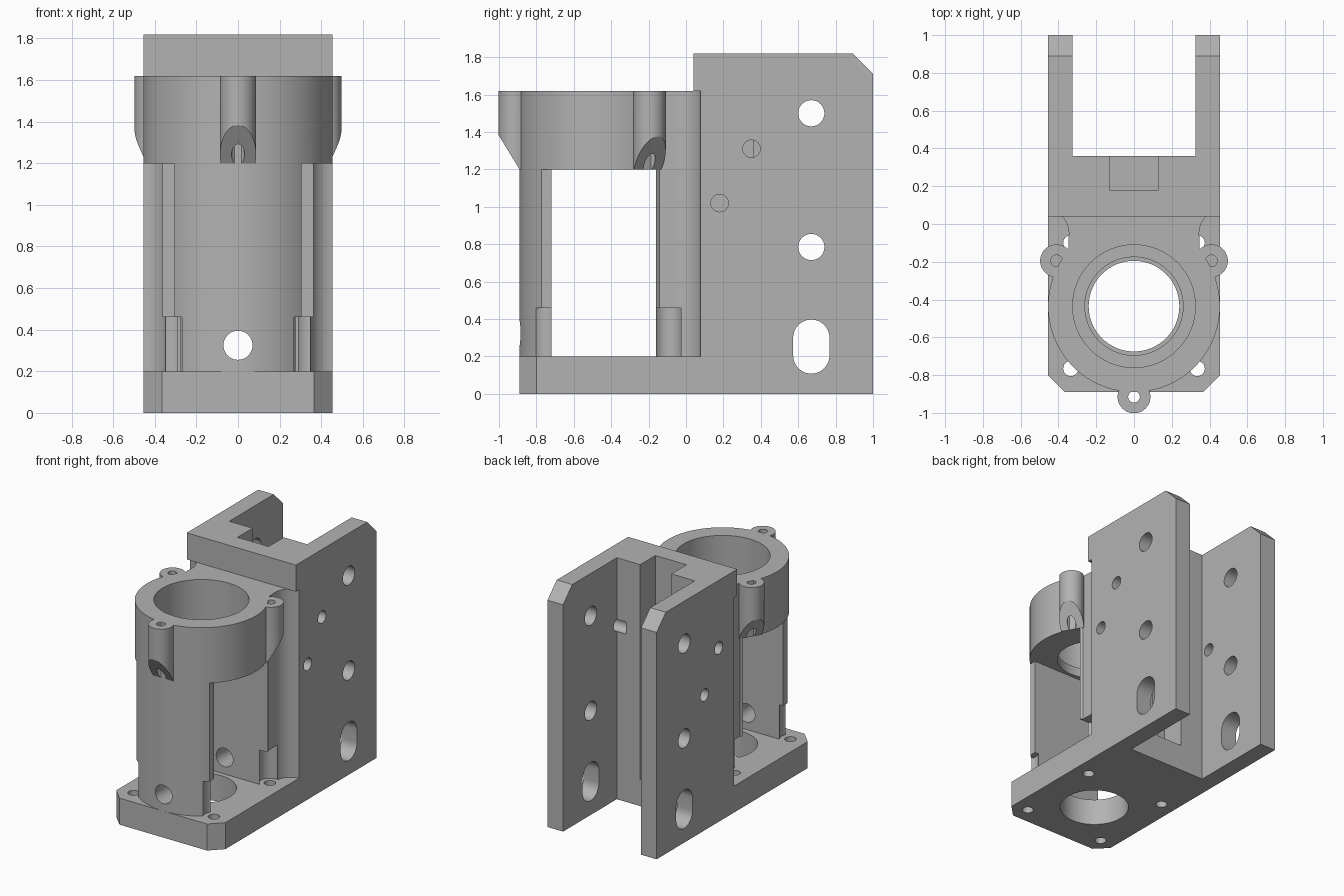
import bpy, bmesh, math
from mathutils import Vector

cube = bpy.data.objects.get("Cube")
if cube:
    bpy.data.objects.remove(cube, do_unlink=True)

grey = bpy.data.materials.new("plain grey")
grey.use_nodes = True
grey.diffuse_color = (0.45, 0.45, 0.45, 1)
grey.node_tree.nodes["Principled BSDF"].inputs["Base Color"].default_value = grey.diffuse_color

AXIS_Y = -0.435          # centre of the round tower
RADIUS = 0.455
HALF = 0.455             # half width of the bracket
BASE_TOP, RING_LOW, RING_TOP, TOP = 0.2, 1.2, 1.62, 1.82


def prism(name, outline, low, high, axis="z"):
    """Extrude a 2D outline along z (x, y points), x (y, z points) or y (x, z points)."""
    place = {"z": lambda a, b, h: (a, b, h),
             "x": lambda a, b, h: (h, a, b),
             "y": lambda a, b, h: (a, h, b)}[axis]
    bm = bmesh.new()
    rings = [[bm.verts.new(place(a, b, h)) for a, b in outline] for h in (low, high)]
    bm.faces.new(rings[0])
    bm.faces.new(rings[1])
    n = len(outline)
    for i in range(n):
        j = (i + 1) % n
        bm.faces.new((rings[0][i], rings[0][j], rings[1][j], rings[1][i]))
    bmesh.ops.recalc_face_normals(bm, faces=bm.faces)
    mesh = bpy.data.meshes.new(name)
    bm.to_mesh(mesh)
    bm.free()
    mesh.materials.append(grey)
    obj = bpy.data.objects.new(name, mesh)
    bpy.context.collection.objects.link(obj)
    return obj


def arc(cx, cy, r, start=0, end=360, steps=48):
    count = steps if end - start == 360 else steps + 1
    angles = [math.radians(start + (end - start) * i / steps) for i in range(count)]
    return [(cx + r * math.cos(t), cy + r * math.sin(t)) for t in angles]


def rect(a0, a1, b0, b1):
    return [(a0, b0), (a1, b0), (a1, b1), (a0, b1)]


def mirrored(points):
    return points + [(-x, y) for x, y in reversed(points)]


def carve(obj, cutters):
    """Subtract each (outline, low, high, axis) from the part."""
    helpers = []
    for cutter in cutters:
        helper = prism("cutter", *cutter)
        helper.hide_render = True
        helpers.append(helper)
        mod = obj.modifiers.new("cut", "BOOLEAN")
        mod.operation, mod.solver, mod.object = "DIFFERENCE", "EXACT", helper
    graph = bpy.context.evaluated_depsgraph_get()
    mesh = bpy.data.meshes.new_from_object(obj.evaluated_get(graph))
    obj.modifiers.clear()
    obj.data = mesh
    for helper in helpers:
        bpy.data.objects.remove(helper, do_unlink=True)


parts = []

# Screw positions in the base
screws = [(s * 0.335, y) for s in (-1, 1) for y in (-0.765, -0.1)]

# Base plate with clipped front corners
base = prism("base_plate", mirrored([(0.365, -0.89), (HALF, -0.8), (HALF, 0.1)]), 0, BASE_TOP)
carve(base, [(arc(0, AXIS_Y, 0.24, steps=64), -1, 1, "z")]
      + [(arc(x, y, 0.04, steps=24), -1, 1, "z") for x, y in screws])
parts.append(base)

# Round tower flowing through a narrow neck into the back block
flare = arc(HALF + 0.02, -0.05, 0.13, 98, 180, 12)
flare = [(HALF, 0.1)] + [(min(x, HALF), y) for x, y in flare]
tower_side = arc(0, AXIS_Y, RADIUS, -90, 40, 48)[1:] + flare[::-1]
tower = prism("tower", [(0, AXIS_Y - RADIUS)] + mirrored(tower_side), BASE_TOP, RING_TOP)
front_cheeks = [(rect(min(s * 0.305, s), max(s * 0.305, s), -1.1, -0.6),
                 BASE_TOP - 0.1, RING_LOW, "z") for s in (-1, 1)]
carve(tower, [(rect(-0.72, -0.16, 0.1, RING_LOW), -1, 1, "x"),
              (arc(0, AXIS_Y, 0.325, steps=64), 1.27, 2, "z"),
              (arc(0, AXIS_Y, 0.26, steps=64), 1.1, 1.5, "z"),
              (arc(0, 0.325, 0.07, steps=32), -2, 2, "y")]
      + front_cheeks
      + [(arc(x, y, 0.075, steps=32), 0.1, 0.46, "z") for x, y in screws])
parts.append(tower)

# Screw lugs on the rim, undersides sloping inward
for name, x, y in (("front_lug", 0, -0.915), ("left_lug", 0.41, -0.195), ("right_lug", -0.41, -0.195)):
    lug = prism(name, arc(x, y, 0.087, steps=40), RING_LOW, RING_TOP)
    out = Vector((x, y - AXIS_Y, 0)).normalized()
    bm = bmesh.new()
    bm.from_mesh(lug.data)
    cut = bmesh.ops.bisect_plane(bm, geom=bm.verts[:] + bm.edges[:] + bm.faces[:],
                                 plane_co=Vector((0, AXIS_Y, RING_LOW)) + out * RADIUS,
                                 plane_no=Vector((0, 0, 0.11)) - out * 0.18, clear_inner=True)
    bmesh.ops.holes_fill(bm, edges=[e for e in bm.edges if e.is_boundary])
    bmesh.ops.recalc_face_normals(bm, faces=bm.faces)
    bm.to_mesh(lug.data)
    bm.free()
    carve(lug, [(arc(x, y, 0.031, steps=24), 1, 2, "z")])
    parts.append(lug)

# Back block with an upright groove
step = [(0.04, TOP), (0.04, RING_TOP), (0.1, RING_TOP), (0.1, 0)]
block = prism("back_block", step + [(0.36, 0), (0.36, TOP)], -0.325, 0.325, "x")
carve(block, [(rect(-0.13, 0.13, 0.18, 0.5), BASE_TOP, 2, "z"),
              (arc(0, 0.325, 0.07, steps=32), -1, 1, "y")])
parts.append(block)

# Side plates with mounting holes, a slot and two pin holes each
slot = arc(0.67, 0.3, 0.097, 0, 180, 20) + arc(0.67, 0.205, 0.097, 180, 360.01, 20)
pins = {1: [(0.35, 1.31), (0.18, 1.02)], -1: [(0.26, 1.31), (0.43, 1.02)]}
for name, s in (("left_plate", 1), ("right_plate", -1)):
    low, high = sorted((s * 0.325, s * HALF))
    plate = prism(name, step + [(1, 0), (1, 1.71), (0.89, TOP)], low, high, "x")
    holes = [arc(0.67, z, 0.07, steps=32) for z in (1.5, 0.785)] + [slot]
    holes += [arc(y, z, 0.047, steps=24) for y, z in pins[s]]
    carve(plate, [(h, low - 0.1, high + 0.1, "x") for h in holes])
    parts.append(plate)

# Pin holes continue a little into the block
carve(block, [(arc(y, z, 0.047, steps=24), *sorted((s * 0.25, s * 0.4)), "x")
              for s in (1, -1) for y, z in pins[s]])

for obj in bpy.context.selected_objects:
    obj.select_set(False)
for obj in parts:
    obj.select_set(True)
bpy.context.view_layer.objects.active = parts[0]
bpy.ops.object.shade_smooth_by_angle(angle=math.radians(30))
